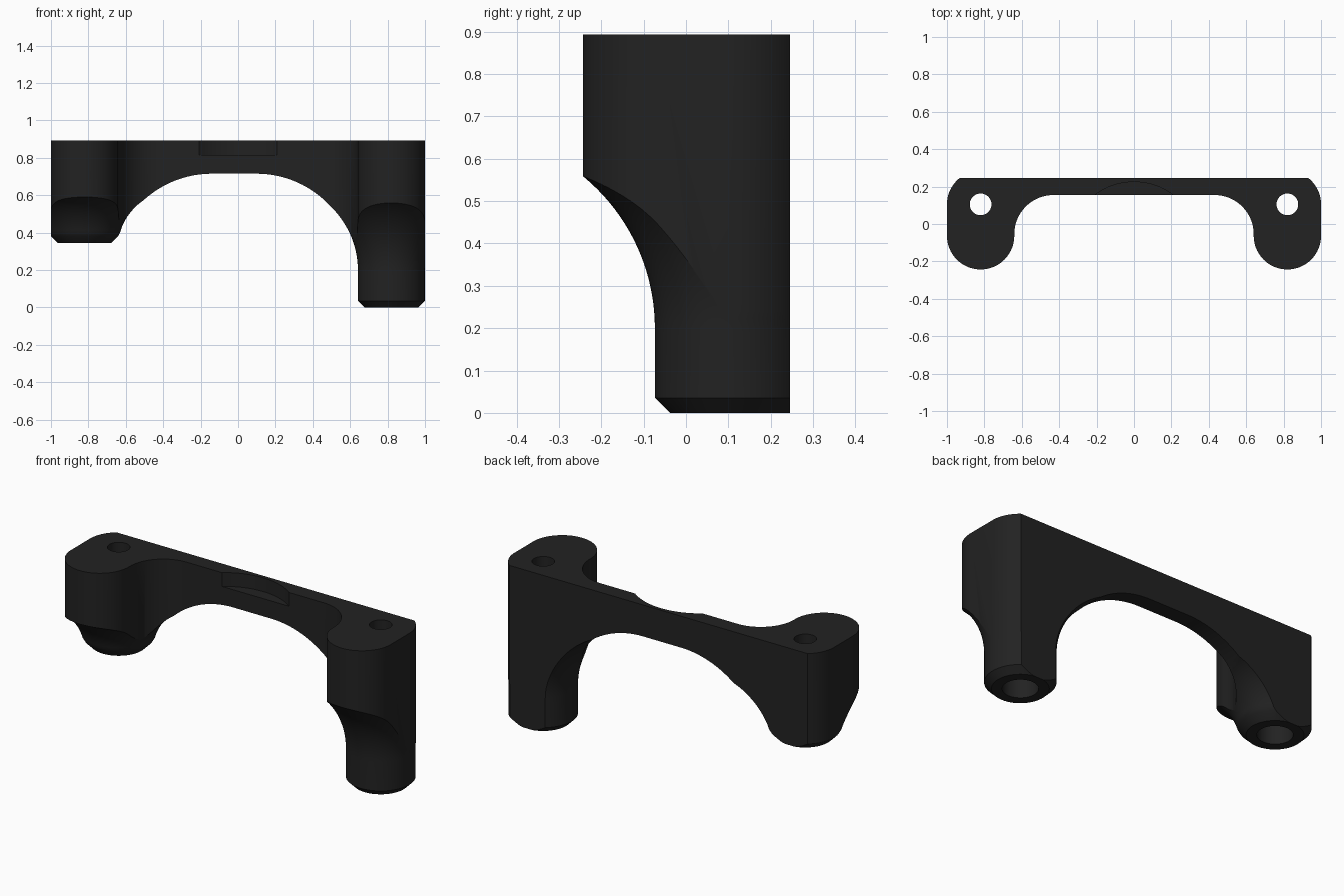
import bpy, bmesh, math
from math import sin, cos, pi, sqrt

if "Cube" in bpy.data.objects:
    bpy.data.objects.remove(bpy.data.objects["Cube"])

TOP = 0.893
BOSS_X, HOLE_Y, BOSS_R = 0.82, 0.105, 0.18


def arc(cx, cy, r, a0, a1, n=24):
    """Points on an arc, angles in degrees."""
    angles = [math.radians(a0 + (a1 - a0) * i / n) for i in range(n + 1)]
    return [(cx + r * cos(a), cy + r * sin(a)) for a in angles]


def make_object(name, bm):
    bmesh.ops.recalc_face_normals(bm, faces=bm.faces)
    mesh = bpy.data.meshes.new(name)
    bm.to_mesh(mesh)
    bm.free()
    obj = bpy.data.objects.new(name, mesh)
    bpy.context.collection.objects.link(obj)
    return obj


def prism(name, points, lo, hi, axis):
    """Extrude a closed outline along y (outline in xz) or z (outline in xy)."""
    bm = bmesh.new()
    place = (lambda p, h: (p[0], h, p[1])) if axis == 'Y' else (lambda p, h: (p[0], p[1], h))
    low = [bm.verts.new(place(p, lo)) for p in points]
    high = [bm.verts.new(place(p, hi)) for p in points]
    bm.faces.new(low)
    bm.faces.new(high)
    n = len(points)
    for i in range(n):
        j = (i + 1) % n
        bm.faces.new((low[i], low[j], high[j], high[i]))
    return make_object(name, bm)


def ring(name, profile, cx, cy, seg=96):
    """Revolve a closed (radius, z) profile about a vertical axis."""
    bm = bmesh.new()
    rows = [[bm.verts.new((cx + r * cos(2 * pi * s / seg), cy + r * sin(2 * pi * s / seg), z))
             for r, z in profile] for s in range(seg)]
    n = len(profile)
    for s in range(seg):
        a, b = rows[s], rows[(s + 1) % seg]
        for i in range(n):
            j = (i + 1) % n
            bm.faces.new((a[i], a[j], b[j], b[i]))
    return make_object(name, bm)


def circle(cx, cy, r, n=64):
    return arc(cx, cy, r, 0, 360, n)[:-1]


# Plan outline: right half from back corner to the bridge, then mirrored
back_angle = math.degrees(math.asin(0.14 / BOSS_R))
half = arc(BOSS_X, HOLE_Y, BOSS_R, back_angle, 0, 14)
half += arc(BOSS_X, -0.063, BOSS_R, 0, -180, 40)
half += arc(0.43, -0.055, 0.21, 0, 90, 28)
outline = half + [(-x, y) for x, y in reversed(half)]
bracket = prism("bracket", outline, 0, TOP, 'Z')

cutters = []

# Arch between the legs, plus the shorter left leg's underside
arch = [(0.638, -0.1)] + arc(0.098, 0.175, 0.54, 0, 90, 36)
arch += arc(-0.14, 0.175, 0.54, 90, 157.8, 28)
arch += [(-0.64, 0.345), (-1.1, 0.345), (-1.1, -0.1)]
cutters.append(prism("arch_cutter", arch, -0.5, 0.5, 'Y'))

# Flared round feet with chamfered ends, and stepped screw holes
for side, x, foot, flare_z, flare_r, bore_top in (
        ("right", BOSS_X, 0.0, 0.2, 0.464, 0.55),
        ("left", -BOSS_X, 0.345, 0.32, 0.30, 0.68)):
    r0, outer = 0.1785, 0.42
    profile = [(outer, foot - 0.1), (0.043, foot - 0.1), (r0, foot + 0.0355)]
    for i in range(25):
        r = r0 + (outer - r0) * (i / 24) ** 2
        z = flare_z + sqrt(flare_r ** 2 - (flare_r - r + r0) ** 2)
        if z > foot + 0.04:
            profile.append((r, z))
    cutters.append(ring(side + "_foot_cutter", profile, x, HOLE_Y))
    cutters.append(prism(side + "_bore_cutter", circle(x, HOLE_Y, 0.09),
                         foot - 0.1, bore_top, 'Z'))
    cutters.append(prism(side + "_hole_cutter", circle(x, HOLE_Y, 0.058),
                         bore_top - 0.1, TOP + 0.1, 'Z'))

# Shallow curved pocket in the top front of the bridge
cutters.append(prism("pocket_cutter", circle(0, -0.125, 0.35, 96), 0.815, TOP + 0.1, 'Z'))

for c in cutters:
    c.hide_render = True
    mod = bracket.modifiers.new(c.name, 'BOOLEAN')
    mod.operation = 'DIFFERENCE'
    mod.solver = 'EXACT'
    mod.object = c

# Bake the cuts and remove the helpers
bpy.ops.object.select_all(action='DESELECT')
bracket.select_set(True)
bpy.context.view_layer.objects.active = bracket
bpy.ops.object.convert(target='MESH')
for c in cutters:
    bpy.data.objects.remove(c, do_unlink=True)

black = bpy.data.materials.new("matte_black")
black.diffuse_color = (0.016, 0.016, 0.016, 1)
black.use_nodes = True
black.node_tree.nodes["Principled BSDF"].inputs["Base Color"].default_value = black.diffuse_color
bracket.data.materials.clear()
bracket.data.materials.append(black)
for p in bracket.data.polygons:
    p.material_index = 0
bpy.ops.object.shade_smooth_by_angle(angle=math.radians(30))
